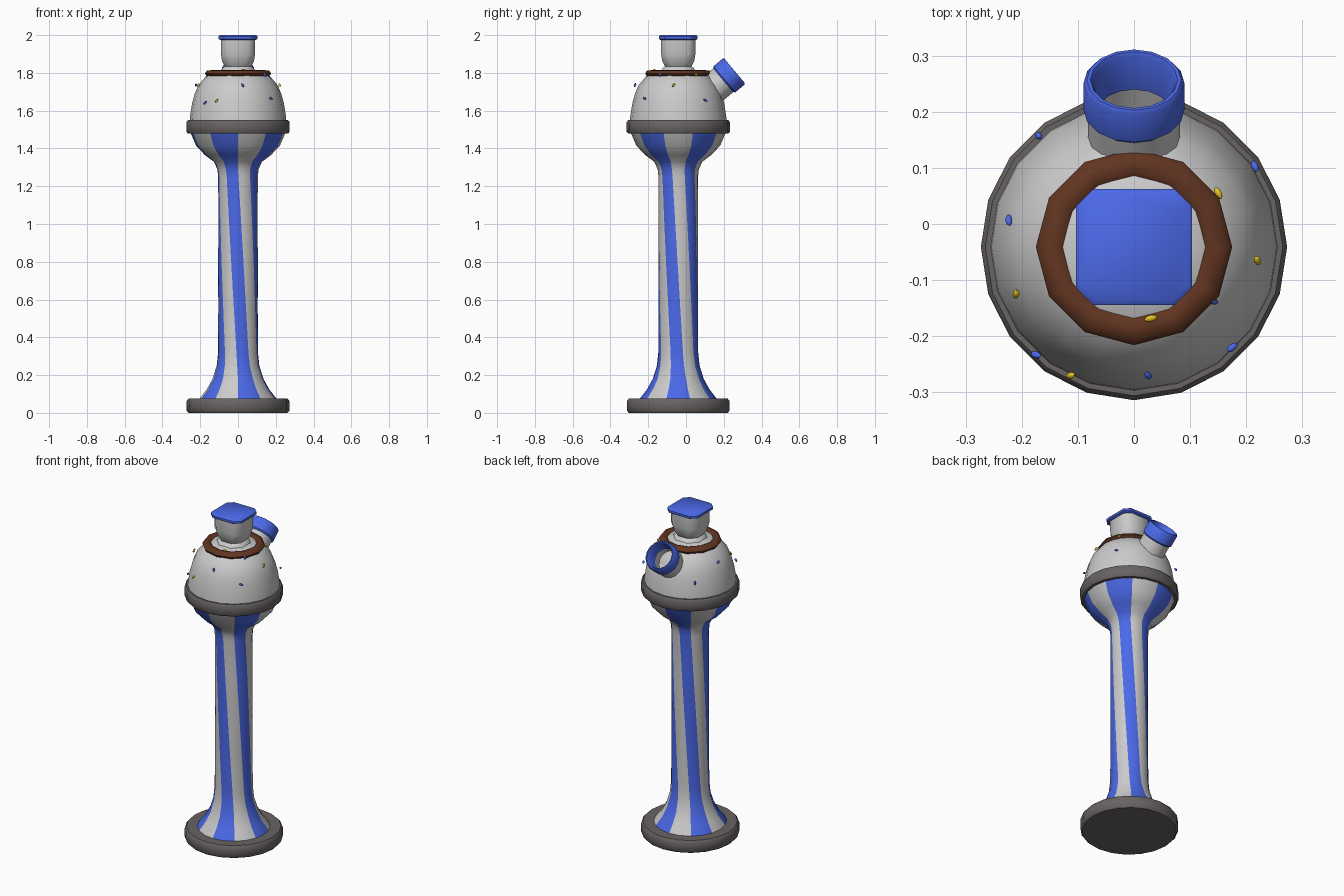
import bpy, bmesh, math
from mathutils import Matrix, Vector

if "Cube" in bpy.data.objects:
    bpy.data.objects.remove(bpy.data.objects["Cube"])

CY = -0.041  # y of the main axis


def material(name, rgb):
    m = bpy.data.materials.new(name)
    m.diffuse_color = (*rgb, 1)
    m.use_nodes = True
    m.node_tree.nodes["Principled BSDF"].inputs["Base Color"].default_value = m.diffuse_color
    return m


BLUE = material("blue", (0.07, 0.14, 0.8))
BROWN = material("brown", (0.12, 0.035, 0.015))
DARK = material("dark_grey", (0.14, 0.125, 0.125))
YELLOW = material("yellow", (0.75, 0.55, 0.02))


def finish(name, bm, mats, matrix, angle):
    bm.transform(matrix)
    me = bpy.data.meshes.new(name)
    bm.to_mesh(me)
    bm.free()
    for m in mats:
        me.materials.append(m)
    for p in me.polygons:
        p.use_smooth = True
    me.set_sharp_from_angle(angle=math.radians(angle))
    ob = bpy.data.objects.new(name, me)
    bpy.context.collection.objects.link(ob)
    return ob


def loft(name, rings, mats=(), caps=True, matrix=None, angle=40, pick=None):
    """Skin a stack of rings; pick(i) gives the material slot of column i."""
    bm = bmesh.new()
    vs = [[bm.verts.new(p) for p in r] for r in rings]
    n = len(rings[0])
    for a, b in zip(vs, vs[1:]):
        for i in range(n):
            j = (i + 1) % n
            f = bm.faces.new((a[i], a[j], b[j], b[i]))
            if pick:
                f.material_index = pick(i)
    if caps:
        bm.faces.new(vs[0][::-1])
        bm.faces.new(vs[-1])
    else:
        bmesh.ops.remove_doubles(bm, verts=bm.verts, dist=1e-5)
    return finish(name, bm, mats, matrix or Matrix.Translation((0, CY, 0)), angle)


def circle(r, z, n=20, twist=0.0):
    # angle 0 is the front, growing towards the right
    return [(r * math.sin(2 * math.pi * i / n + twist),
             -r * math.cos(2 * math.pi * i / n + twist), z) for i in range(n)]


def chamfered_square(h, c, z):
    k = h - c
    return [(-k, -h, z), (k, -h, z), (h, -k, z), (h, k, z),
            (k, h, z), (-k, h, z), (-h, k, z), (-h, -k, z)]


def lathe(name, profile, n=20, **kw):
    return loft(name, [circle(r, z, n) for r, z in profile], **kw)


# base plate and band around the globe
lathe("base_plate", [(0.262, 0), (0.272, 0.012), (0.272, 0.063), (0.262, 0.075)],
      mats=[DARK])
lathe("globe_band", [(0.25, 1.478), (0.265, 1.478), (0.273, 1.488), (0.273, 1.54),
                     (0.265, 1.55), (0.25, 1.55)], mats=[DARK])

# striped, twisted column with flared foot and bowl
column = [(0.21, 0.06), (0.2, 0.08), (0.165, 0.125), (0.135, 0.18), (0.113, 0.25),
          (0.106, 0.32), (0.105, 0.55), (0.105, 0.79), (0.105, 1.03), (0.105, 1.25),
          (0.109, 1.29), (0.128, 1.33), (0.175, 1.365), (0.222, 1.415), (0.252, 1.485)]
rings = []
for r, z in column:
    t = min(max((z - 0.18) / (1.29 - 0.18), 0), 1)
    rings.append(circle(r, z, 20, -math.radians(36) * t))
loft("striped_column", rings, mats=[BLUE, None], angle=60, pick=lambda i: i // 2 % 2)

# upper dome
lathe("dome", [(0.257, 1.53), (0.254, 1.57), (0.243, 1.64), (0.229, 1.69), (0.211, 1.733),
               (0.172, 1.78), (0.13, 1.805), (0.07, 1.82)], angle=60)

# ring on the dome
lathe("top_ring", [(0.12, 1.797), (0.135, 1.782), (0.166, 1.782), (0.175, 1.797),
                   (0.166, 1.812), (0.135, 1.815), (0.12, 1.797)],
      n=12, mats=[BROWN], caps=False, angle=60)

# knob body and square cap
loft("knob_body", [chamfered_square(h, c, z) for h, c, z in [
    (0.09, 0.05, 1.805), (0.083, 0.046, 1.825), (0.07, 0.038, 1.835), (0.084, 0.042, 1.86),
    (0.091, 0.036, 1.9), (0.091, 0.032, 1.98)]], angle=60)
loft("knob_cap", [chamfered_square(h, 0.03, z) for h, z in [
    (0.094, 1.974), (0.103, 1.98), (0.103, 1.993), (0.096, 2.0)]], mats=[BLUE])

# tilted spout: local z runs along the pipe, 0 at the rim
spout = Matrix.Translation((0, 0.257, 1.811)) @ Matrix.Rotation(math.radians(-50), 4, 'X')
lathe("spout_pipe", [(0.082, -0.2), (0.082, -0.05), (0.07, -0.05), (0.066, -0.13)],
      n=16, matrix=spout)
lathe("spout_rim", [(0.082, -0.078), (0.09, -0.07), (0.09, -0.008), (0.084, 0), (0.078, 0),
                    (0.073, -0.008), (0.066, -0.078), (0.082, -0.078)],
      n=16, mats=[BLUE], caps=False, matrix=spout)

# sprinkles scattered over the dome: x, y, z
sprinkles = {
    BLUE: [(-0.17, 0.157, 1.65), (0.215, 0.103, 1.655), (-0.223, 0.007, 1.735),
           (0.142, -0.138, 1.79), (0.175, -0.22, 1.665), (-0.175, -0.233, 1.642),
           (0.025, -0.27, 1.735)],
    YELLOW: [(0.15, 0.055, 1.79), (0.22, -0.065, 1.735), (-0.21, -0.125, 1.735),
             (0.03, -0.168, 1.815), (-0.113, -0.27, 1.653)],
}
count = 0
for mat, spots in sprinkles.items():
    for p in spots:
        bm = bmesh.new()
        bmesh.ops.create_uvsphere(bm, u_segments=8, v_segments=6, radius=1)
        out = Vector((p[0], p[1] - CY, 0.1)).to_track_quat('Z', 'Y').to_matrix().to_4x4()
        m = (Matrix.Translation(p) @ out @ Matrix.Rotation(count * 1.1, 4, 'Z')
             @ Matrix.Diagonal((0.006, 0.012, 0.006, 1)))
        count += 1
        finish(f"sprinkle_{count}", bm, [mat], m, 60)
